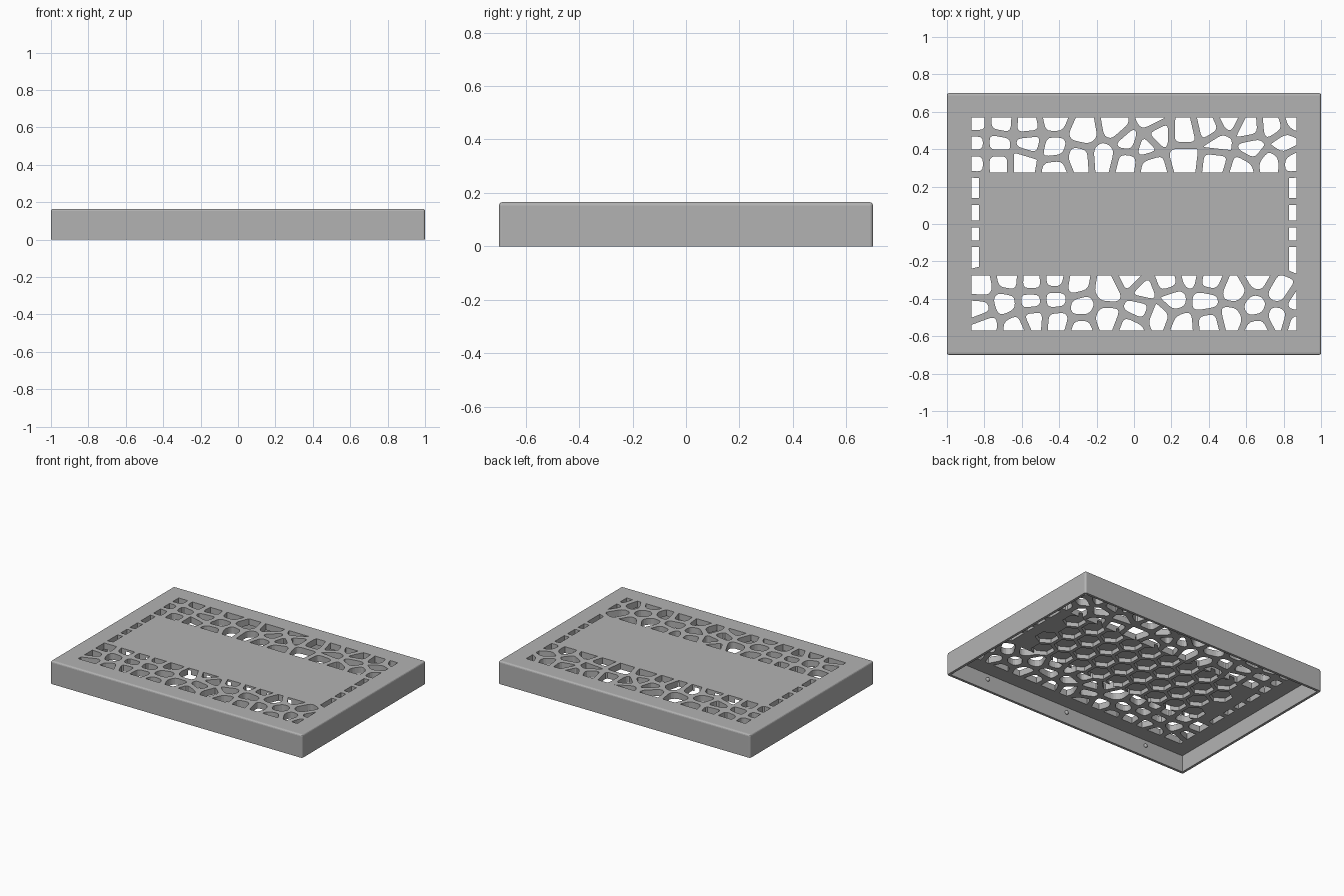
import bpy
import bmesh
import math
from mathutils import Vector, Matrix

if "Cube" in bpy.data.objects:
    bpy.data.objects.remove(bpy.data.objects["Cube"], do_unlink=True)

HALF_X, HALF_Y, HEIGHT = 1.0, 0.7, 0.165
WALL, CEILING = 0.018, 0.12
WINDOW_X, WINDOW_Y = 0.87, 0.57
PANEL_X, PANEL_Y = 0.83, 0.275
RIB = 0.036

grey = bpy.data.materials.new("matte_grey")
grey.use_nodes = True
grey.diffuse_color = (0.45, 0.45, 0.45, 1)
shader = next(n for n in grey.node_tree.nodes if n.type == 'BSDF_PRINCIPLED')
shader.inputs["Base Color"].default_value = grey.diffuse_color
shader.inputs["Roughness"].default_value = 0.7


def make_object(name, bm):
    bmesh.ops.recalc_face_normals(bm, faces=bm.faces)
    mesh = bpy.data.meshes.new(name)
    bm.to_mesh(mesh)
    bm.free()
    mesh.materials.append(grey)
    obj = bpy.data.objects.new(name, mesh)
    bpy.context.collection.objects.link(obj)
    return obj


def box(bm, half_x, half_y, low, high):
    size = Matrix.Diagonal((2 * half_x, 2 * half_y, high - low, 1))
    place = Matrix.Translation((0, 0, (low + high) / 2))
    return bmesh.ops.create_cube(bm, size=1, matrix=place @ size)["verts"]


def prism(bm, outline, low, high):
    """Extrude a flat outline upward into a closed solid."""
    base = bm.faces.new([bm.verts.new((p.x, p.y, low)) for p in outline])
    top = bmesh.ops.extrude_face_region(bm, geom=[base], use_keep_orig=True)
    moved = [g for g in top["geom"] if isinstance(g, bmesh.types.BMVert)]
    bmesh.ops.translate(bm, verts=moved, vec=(0, 0, high - low))


def clip(outline, normal, limit):
    """Keep the part of a convex outline where p . normal <= limit."""
    kept = []
    for i, b in enumerate(outline):
        a = outline[i - 1]
        da, db = a.dot(normal) - limit, b.dot(normal) - limit
        if da * db < 0:
            kept.append(a.lerp(b, da / (da - db)))
        if db <= 0:
            kept.append(b)
    return kept


def clip_box(outline, x0, x1, y0, y1):
    sides = (((1, 0), x1), ((-1, 0), -x0), ((0, 1), y1), ((0, -1), -y0))
    for normal, limit in sides:
        outline = clip(outline, Vector(normal), limit)
    return outline


def tidy(outline):
    return [p for i, p in enumerate(outline) if (p - outline[i - 1]).length > 0.002]


def area(outline):
    return abs(sum(outline[i - 1].cross(p) for i, p in enumerate(outline))) / 2


def rounded(outline, radius=0.03):
    points = []
    for i, p in enumerate(outline):
        ends = []
        for q in (outline[i - 1], outline[(i + 1) % len(outline)]):
            reach = min(radius, 0.42 * (q - p).length)
            ends.append(p + (q - p).normalized() * reach)
        a, b = ends
        for t in (0, 0.33, 0.67, 1):
            points.append(a.lerp(p, t).lerp(p.lerp(b, t), t))
    return points


def cut(target, bm):
    """Subtract a solid from the target and discard the cutter."""
    cutter = make_object("cutter", bm)
    cutter.hide_render = True
    mod = target.modifiers.new("cut", 'BOOLEAN')
    mod.operation, mod.solver, mod.object = 'DIFFERENCE', 'EXACT', cutter
    bpy.ops.object.select_all(action='DESELECT')
    target.select_set(True)
    bpy.context.view_layer.objects.active = target
    bpy.ops.object.modifier_apply(modifier=mod.name)
    bpy.data.objects.remove(cutter, do_unlink=True)


# Cell centres of the organic lattice, in hundredths
back_cells = [
    (-85, 54), (-71, 54), (-57, 53), (-43, 56), (-27, 49), (-10, 52), (-3, 44),
    (9, 56), (13, 48), (27, 48), (40, 51), (51, 56), (61, 51), (74, 52), (86, 56),
    (-85, 43), (-73, 43), (-56, 43), (-43, 40), (6, 41), (45, 43), (63, 41),
    (80, 43), (-85, 33), (-73, 33), (-59, 33), (-42, 30), (-30, 35), (-16, 36),
    (-4, 33), (9, 31), (27, 36), (44, 34), (57, 30), (73, 33), (85, 33)]
front_cells = [
    (-82, -33), (-67, -30), (-55, -31), (-42, -30), (-31, -32), (-14, -35),
    (-2, -29), (5, -36), (18, -31), (30, -28), (40, -30), (54, -36), (66, -29),
    (78, -36), (-83, -46), (-69, -42), (-55, -41), (-42, -40), (-28, -44),
    (3, -45), (21, -40), (38, -41), (64, -44), (-80, -54), (-63, -55), (-54, -51),
    (-41, -52), (-28, -56), (-15, -51), (-2, -56), (13, -49), (26, -54), (40, -53),
    (52, -50), (66, -56), (77, -50), (87, -53), (87, -42)]
side_cells = [(s * 86, y) for s in (-1, 1) for y in (20, 4, -4, -17)]
seeds = [Vector(c) / 100 for c in back_cells + front_cells + side_cells]

# Lid: an open shell with softened top and corners
bm = bmesh.new()
box(bm, HALF_X, HALF_Y, 0, HEIGHT)
soft = [e for e in bm.edges if max(v.co.z for v in e.verts) > 0.01]
bmesh.ops.bevel(bm, geom=soft, offset=0.012, segments=3, profile=0.5, affect='EDGES')
lid = make_object("lid_shell", bm)
bm = bmesh.new()
box(bm, HALF_X - WALL, HALF_Y - WALL, -0.1, CEILING)
cut(lid, bm)

# Lattice openings around the solid middle panel
bands = ((-WINDOW_X, WINDOW_X, PANEL_Y, WINDOW_Y),
         (-WINDOW_X, WINDOW_X, -WINDOW_Y, -PANEL_Y),
         (-WINDOW_X, -PANEL_X, -PANEL_Y, PANEL_Y),
         (PANEL_X, WINDOW_X, -PANEL_Y, PANEL_Y))
inner = Vector((PANEL_X, PANEL_Y))
bm = bmesh.new()
for seed in seeds:
    cell = [Vector(c) for c in ((-1, -0.7), (1, -0.7), (1, 0.7), (-1, 0.7))]
    for other in seeds:
        if other is not seed:
            normal = (other - seed).normalized()
            cell = clip(cell, normal, normal.dot((seed + other) / 2) - RIB / 2)
    cell = tidy(cell)
    if len(cell) < 3:
        continue
    cell = rounded(cell)
    # A cell stays in the band its centre belongs to
    if abs(seed.y) > inner.y:
        band = bands[0] if seed.y > 0 else bands[1]
    else:
        band = bands[3] if seed.x > 0 else bands[2]
    opening = tidy(clip_box(cell, *band))
    if len(opening) > 2 and area(opening) > 0.0002:
        prism(bm, opening, CEILING - 0.03, HEIGHT + 0.03)
cut(lid, bm)

# Honeycomb pockets under the middle panel
bm = bmesh.new()
PITCH = 0.16
radius = (PITCH - 0.025) / math.sqrt(3)
for row in range(4):
    y = (row - 1.5) * PITCH * math.sqrt(3) / 2
    for col in range(-5, 6):
        x = (col + (row % 2) / 2 - 0.25) * PITCH
        if abs(x) + PITCH / 2 < PANEL_X:
            corners = [math.radians(60 * k + 30) for k in range(6)]
            hexagon = [Vector((x + radius * math.cos(a), y + radius * math.sin(a)))
                       for a in corners]
            prism(bm, hexagon, CEILING - 0.03, CEILING + 0.03)
cut(lid, bm)
lid.data.materials.clear()
lid.data.materials.append(grey)

# Small snap bumps on the long inner walls
for side, label in ((-1, "front"), (1, "back")):
    bm = bmesh.new()
    for x in (-0.67, 0, 0.67):
        spot = Matrix.Translation((x, side * (HALF_Y - WALL), 0.08))
        bmesh.ops.create_uvsphere(bm, u_segments=16, v_segments=8, radius=0.014, matrix=spot)
    for face in bm.faces:
        face.smooth = True
    make_object(label + "_snap_bumps", bm)
